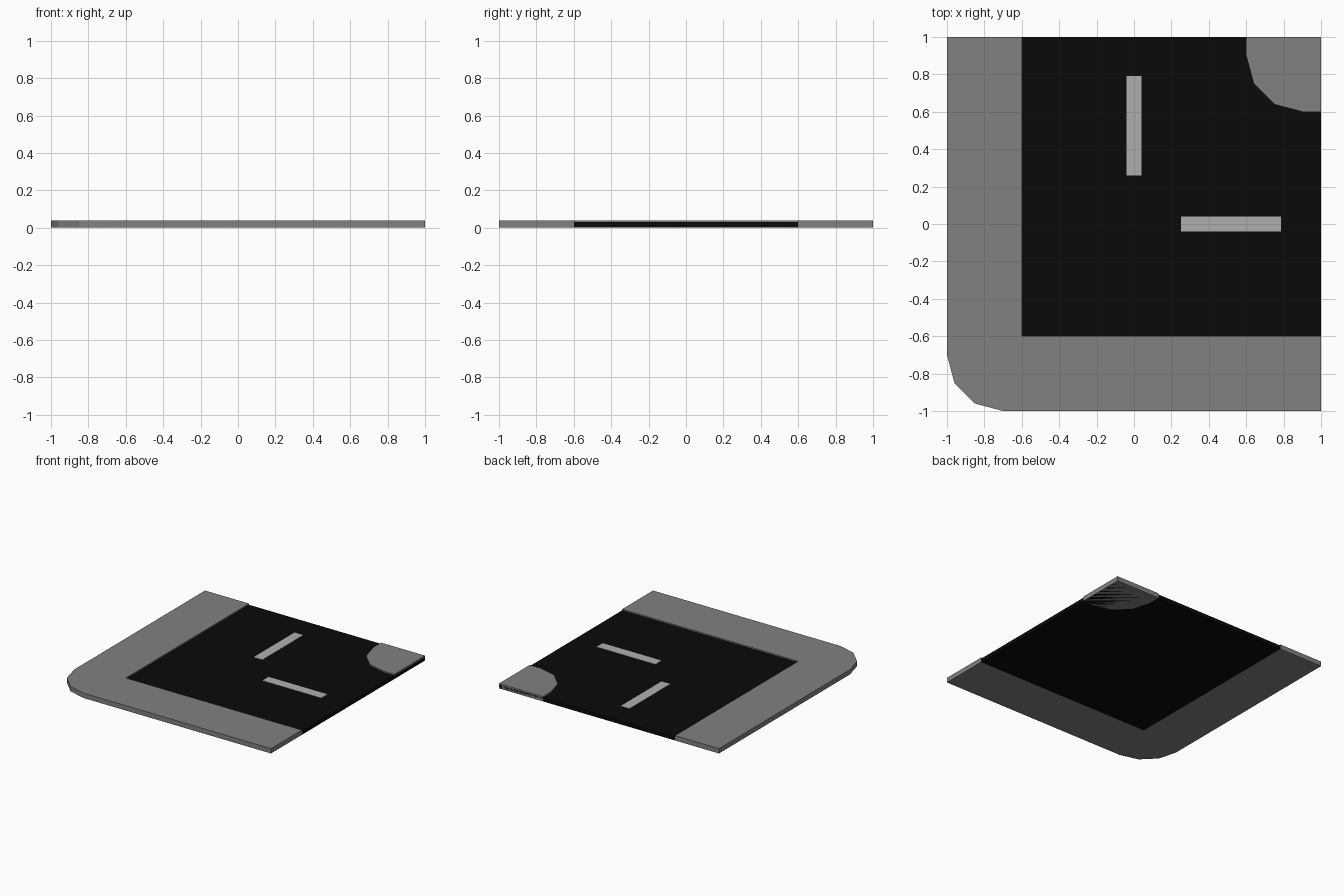
import bpy, bmesh, math

if "Cube" in bpy.data.objects:
    bpy.data.objects.remove(bpy.data.objects["Cube"])

def material(name, v):
    m = bpy.data.materials.new(name)
    m.diffuse_color = (v, v, v, 1)
    m.use_nodes = True
    m.node_tree.nodes["Principled BSDF"].inputs["Base Color"].default_value = m.diffuse_color
    return m

pavement_grey = material("pavement_grey", 0.22)
asphalt = material("asphalt", 0.003)
paint = material("paint", 0.43)

def slab(name, outline, z0, z1, mat):
    """Extrude a counter-clockwise outline from z0 up to z1."""
    bm = bmesh.new()
    face = bm.faces.new([bm.verts.new((x, y, z0)) for x, y in outline])
    top = bmesh.ops.extrude_face_region(bm, geom=[face])["geom"]
    verts = [g for g in top if isinstance(g, bmesh.types.BMVert)]
    bmesh.ops.translate(bm, verts=verts, vec=(0, 0, z1 - z0))
    bmesh.ops.recalc_face_normals(bm, faces=bm.faces)
    me = bpy.data.meshes.new(name)
    bm.to_mesh(me)
    bm.free()
    me.materials.append(mat)
    ob = bpy.data.objects.new(name, me)
    bpy.context.collection.objects.link(ob)
    return ob

def rect(x0, x1, y0, y1):
    return [(x0, y0), (x1, y0), (x1, y1), (x0, y1)]

def rounded_corner(c, r=0.3, steps=3):
    """Lower-left corner arc around (c, c)."""
    angles = [math.pi + math.pi / 2 * i / steps for i in range(steps + 1)]
    return [(c + r * math.cos(a), c + r * math.sin(a)) for a in angles]

# L-shaped pavement round the outside of the bend
slab("outer_pavement",
     rounded_corner(-0.7) + [(1, -1), (1, -0.6), (-0.6, -0.6), (-0.6, 1), (-1, 1)],
     0, 0.04, pavement_grey)

# Small pavement on the inside of the bend
slab("inner_pavement", rounded_corner(0.9) + [(1, 0.6), (1, 1), (0.6, 1)],
     0, 0.04, pavement_grey)

# Road surface
slab("road", rect(-0.6, 1, -0.6, 1), 0, 0.03, asphalt)

# Lane markings
slab("lane_marking_back", rect(-0.04, 0.04, 0.26, 0.79), 0.025, 0.032, paint)
slab("lane_marking_right", rect(0.25, 0.785, -0.04, 0.04), 0.025, 0.032, paint)
